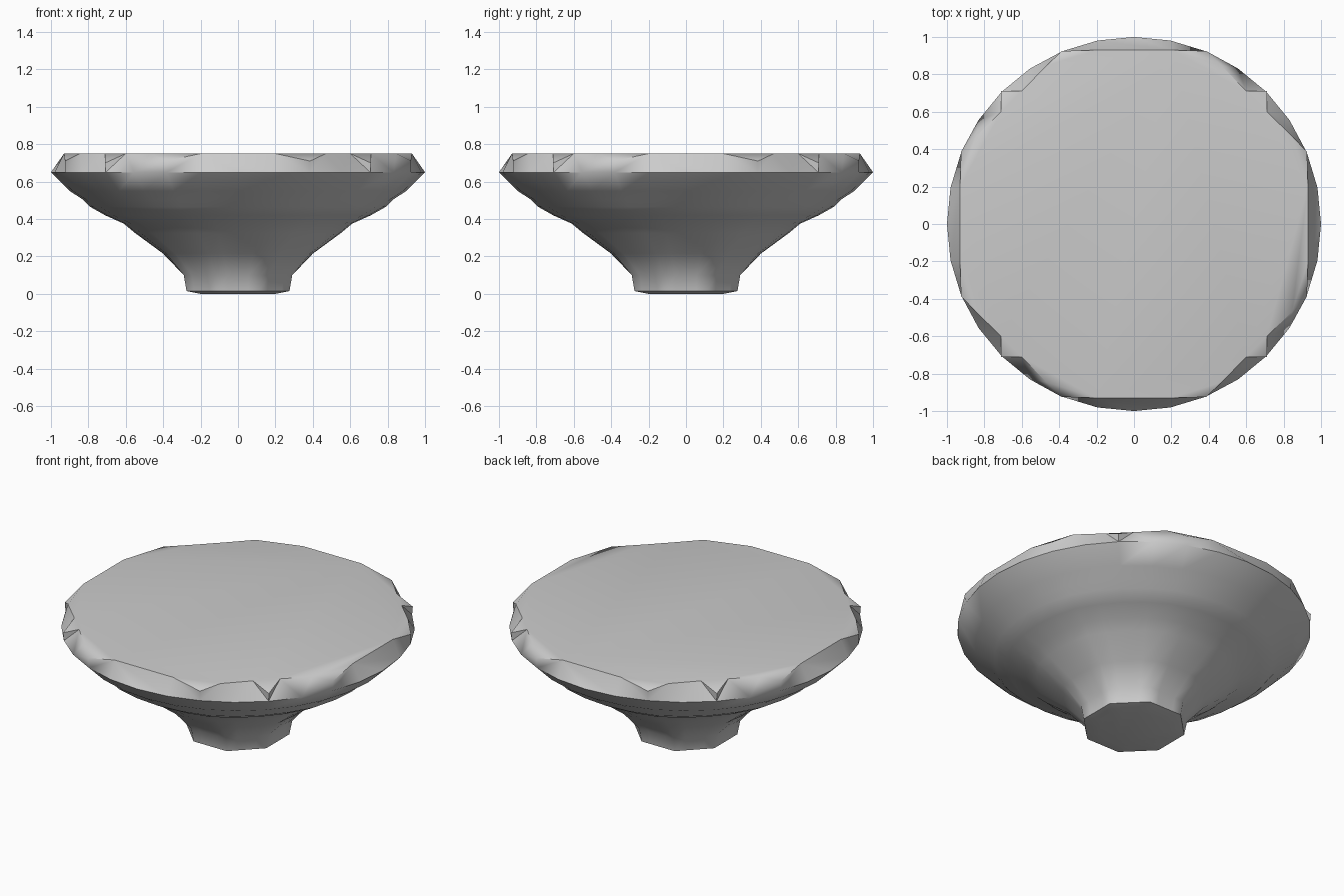
import bpy, bmesh
from math import sin, cos, pi, radians, atan2, hypot

default = bpy.data.objects.get("Cube")
if default:
    bpy.data.objects.remove(default, do_unlink=True)

SIDES = 32
bm = bmesh.new()


def ring(radius, z, flat):
    """Closed ring of vertices; flat = 0 is round, 1 is an octagon."""
    verts = []
    for i in range(SIDES):
        a = 2 * pi * i / SIDES
        off = (a + pi / 8) % (pi / 4) - pi / 8
        r = radius * (1 - flat + flat / cos(off))
        verts.append(bm.verts.new((r * cos(a), r * sin(a), z)))
    return verts


# Terraced underside: radius, height, octagon amount
PROFILE = [(0.2, 0, 1), (0.275, 0.015, 1), (0.29, 0.1, 1), (0.4, 0.215, 0.5),
           (0.55, 0.325, 0.3), (0.61, 0.375, 0.2), (0.71, 0.42, 0.15),
           (0.79, 0.465, 0.1), (0.83, 0.505, 0), (0.9, 0.55, 0), (1, 0.65, 0)]
rings = [ring(*p) for p in PROFILE]
for low, high in zip(rings, rings[1:]):
    for i in range(SIDES):
        j = (i + 1) % SIDES
        bm.faces.new((low[i], low[j], high[j], high[i]))
bm.faces.new(rings[0][::-1])

# Chipped top edge: one quarter, repeated around
QUARTER = [(0.93, -0.2, 0.75), (0.93, 0.2, 0.75), (0.925, 0.385, 0.71),
           (0.845, 0.47, 0.75), (0.71, 0.6, 0.75), (0.71, 0.71, 0.7),
           (0.6, 0.71, 0.75), (0.47, 0.845, 0.75), (0.385, 0.925, 0.71)]
edge = []
for q in range(4):
    c, s = cos(q * pi / 2), sin(q * pi / 2)
    edge += [bm.verts.new((c * x - s * y, s * x + c * y, z)) for x, y, z in QUARTER]

# Flat top, with small sloping triangles at every chip
count = len(edge)
bm.faces.new([v for v in edge if v.co.z > 0.74])
for i, v in enumerate(edge):
    if v.co.z < 0.74:
        bm.faces.new((edge[i - 1], v, edge[(i + 1) % count]))

# Sloping rim: join the round ring to the chipped edge in order of angle
rim = rings[-1]
start = atan2(edge[0].co.y, edge[0].co.x)


def turn(v):
    return (atan2(v.co.y, v.co.x) - start + 0.01) % (2 * pi)


rim = sorted(rim, key=turn)
i = j = 0
while i < SIDES or j < count:
    a, b = rim[i % SIDES], edge[j % count]
    next_a, next_b = rim[(i + 1) % SIDES], edge[(j + 1) % count]
    angle_a = turn(next_a) + (2 * pi if i + 1 >= SIDES else 0)
    angle_b = turn(next_b) + (2 * pi if j + 1 >= count else 0)
    if j >= count or (i < SIDES and angle_a <= angle_b):
        bm.faces.new((a, next_a, b))
        i += 1
    else:
        bm.faces.new((a, next_b, b))
        j += 1

bmesh.ops.recalc_face_normals(bm, faces=bm.faces)
mesh = bpy.data.meshes.new("pedestal_bowl")
bm.to_mesh(mesh)
bm.free()

# Plain grey
grey = bpy.data.materials.new("light_grey")
grey.use_nodes = True
colour = (0.6, 0.6, 0.6, 1)
grey.diffuse_color = colour
grey.node_tree.nodes["Principled BSDF"].inputs["Base Color"].default_value = colour
mesh.materials.append(grey)

bowl = bpy.data.objects.new("pedestal_bowl", mesh)
bpy.context.collection.objects.link(bowl)
bpy.ops.object.select_all(action='DESELECT')
bowl.select_set(True)
bpy.context.view_layer.objects.active = bowl
bpy.ops.object.shade_smooth_by_angle(angle=radians(48))
